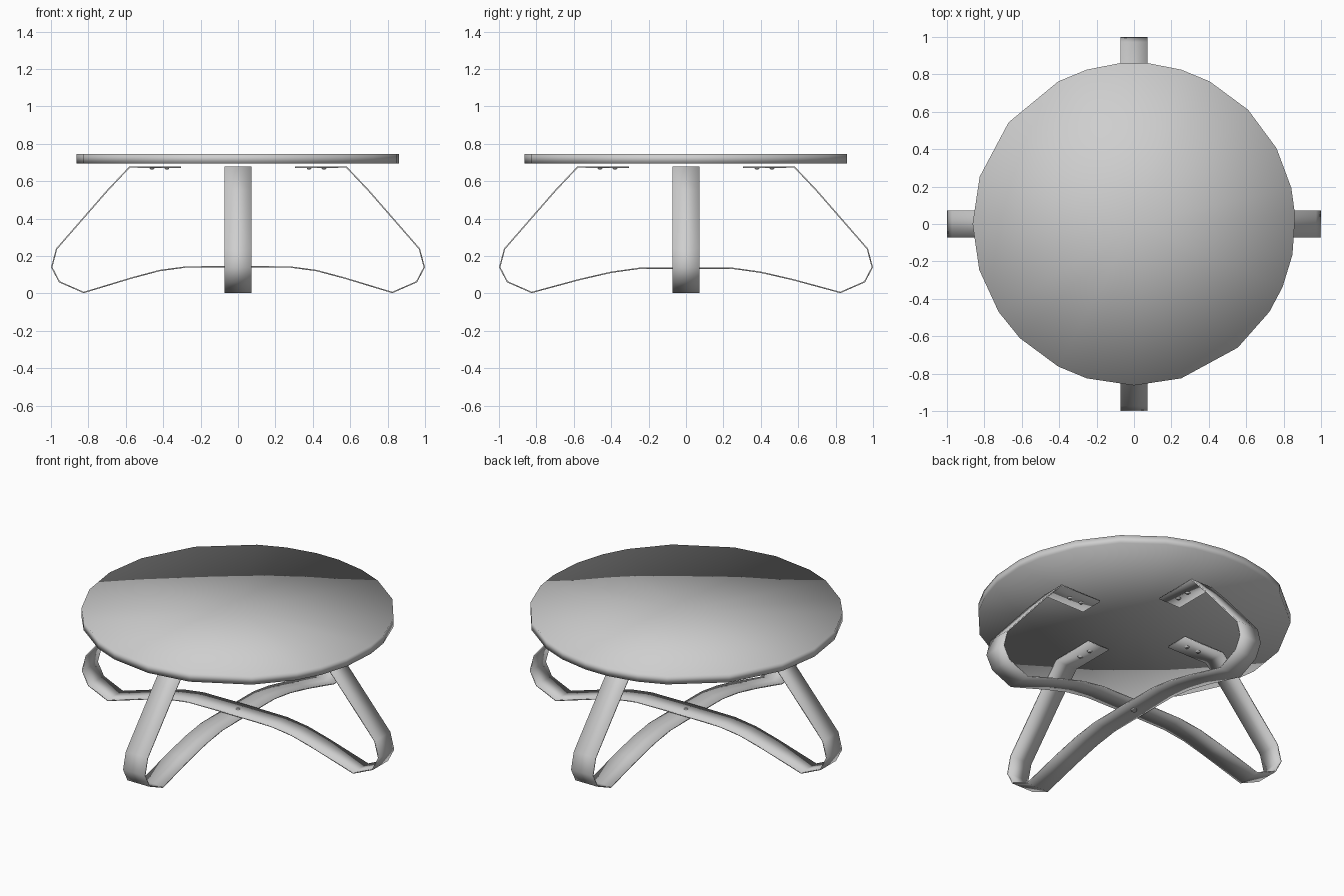
import bpy, bmesh, math
from mathutils import Matrix

if "Cube" in bpy.data.objects:
    bpy.data.objects.remove(bpy.data.objects["Cube"])


def material(name, rgb):
    m = bpy.data.materials.new(name)
    m.diffuse_color = (*rgb, 1)
    m.use_nodes = True
    m.node_tree.nodes["Principled BSDF"].inputs["Base Color"].default_value = m.diffuse_color
    return m


GREY = material("light grey", (0.62, 0.62, 0.62))


def make_object(name, bm, angle=None):
    bmesh.ops.recalc_face_normals(bm, faces=bm.faces)
    me = bpy.data.meshes.new(name)
    bm.to_mesh(me)
    bm.free()
    me.materials.append(GREY)
    ob = bpy.data.objects.new(name, me)
    bpy.context.collection.objects.link(ob)
    bpy.ops.object.select_all(action='DESELECT')
    bpy.context.view_layer.objects.active = ob
    ob.select_set(True)
    if angle is None:
        bpy.ops.object.shade_smooth()
    else:
        bpy.ops.object.shade_smooth_by_angle(angle=math.radians(angle))
    return ob


# Round table top: uneven low-poly disc with fan caps, softly shaded
R, Z0, Z1 = 0.863, 0.695, 0.745
ANGLES = [3, 13, 28, 45, 62, 73, 85, 95, 107, 118, 141, 163,
          180, 196.5, 213, 225, 242, 253, 270, 287, 310, 327, 337, 349]
bm = bmesh.new()
rings = []
for z in (Z0, Z1):
    rings.append([bm.verts.new((R * math.cos(math.radians(a)),
                                R * math.sin(math.radians(a)), z)) for a in ANGLES])
low, high = rings
c_low, c_high = bm.verts.new((0, 0, Z0)), bm.verts.new((0, 0, Z1))
n = len(ANGLES)
for i in range(n):
    j = (i + 1) % n
    bm.faces.new((low[i], low[j], high[j], high[i]))
    bm.faces.new((high[i], high[j], c_high))
    bm.faces.new((low[j], low[i], c_low))
make_object("table_top", bm)

# Bent metal straps: half profile from top pad to the crossing, mirrored
LEG = [(0.305, 0.675), (0.58, 0.675), (0.70, 0.548), (0.97, 0.238),
       (0.996, 0.14), (0.955, 0.062), (0.825, 0.005)]
UNDER_X = [(0.57, 0.082), (0.42, 0.122), (0.28, 0.141), (0.0, 0.143)]
UNDER_Y = [(0.57, 0.074), (0.40, 0.113), (0.25, 0.134), (0.0, 0.135)]
HALF_WIDTH = 0.073


def strap(name, half, turn):
    path = half + [(-x, z) for x, z in reversed(half[:-1])]
    bm = bmesh.new()
    rows = [[bm.verts.new((x, s * HALF_WIDTH, z)) for s in (-1, 1)] for x, z in path]
    for a, b in zip(rows, rows[1:]):
        bm.faces.new((a[0], a[1], b[1], b[0]))
    bmesh.ops.rotate(bm, verts=bm.verts, matrix=Matrix.Rotation(turn, 3, 'Z'))
    ob = make_object(name, bm, 35)
    mod = ob.modifiers.new("thickness", 'SOLIDIFY')
    mod.thickness = 0.007
    mod.offset = 0
    return ob


strap("strap_left_right", LEG + UNDER_X, 0)
strap("strap_front_back", LEG + UNDER_Y, math.pi / 2)


# Small fasteners
def stud(bm, x, y, z, r1, r2, h, sides=10):
    bmesh.ops.create_cone(bm, cap_ends=True, segments=sides, radius1=r1, radius2=r2,
                          depth=h, matrix=Matrix.Translation((x, y, z)))


bm = bmesh.new()
for k in range(4):
    a = k * math.pi / 2
    for d in (0.38, 0.46):
        stud(bm, d * math.cos(a), d * math.sin(a), 0.668, 0.008, 0.016, 0.009)
make_object("pad_screws", bm, 35)

bm = bmesh.new()
stud(bm, 0, 0, 0.149, 0.012, 0.008, 0.007)
make_object("centre_bolt_head", bm, 35)
bm = bmesh.new()
stud(bm, 0, 0, 0.128, 0.018, 0.018, 0.009, 6)
make_object("centre_nut", bm, 35)
